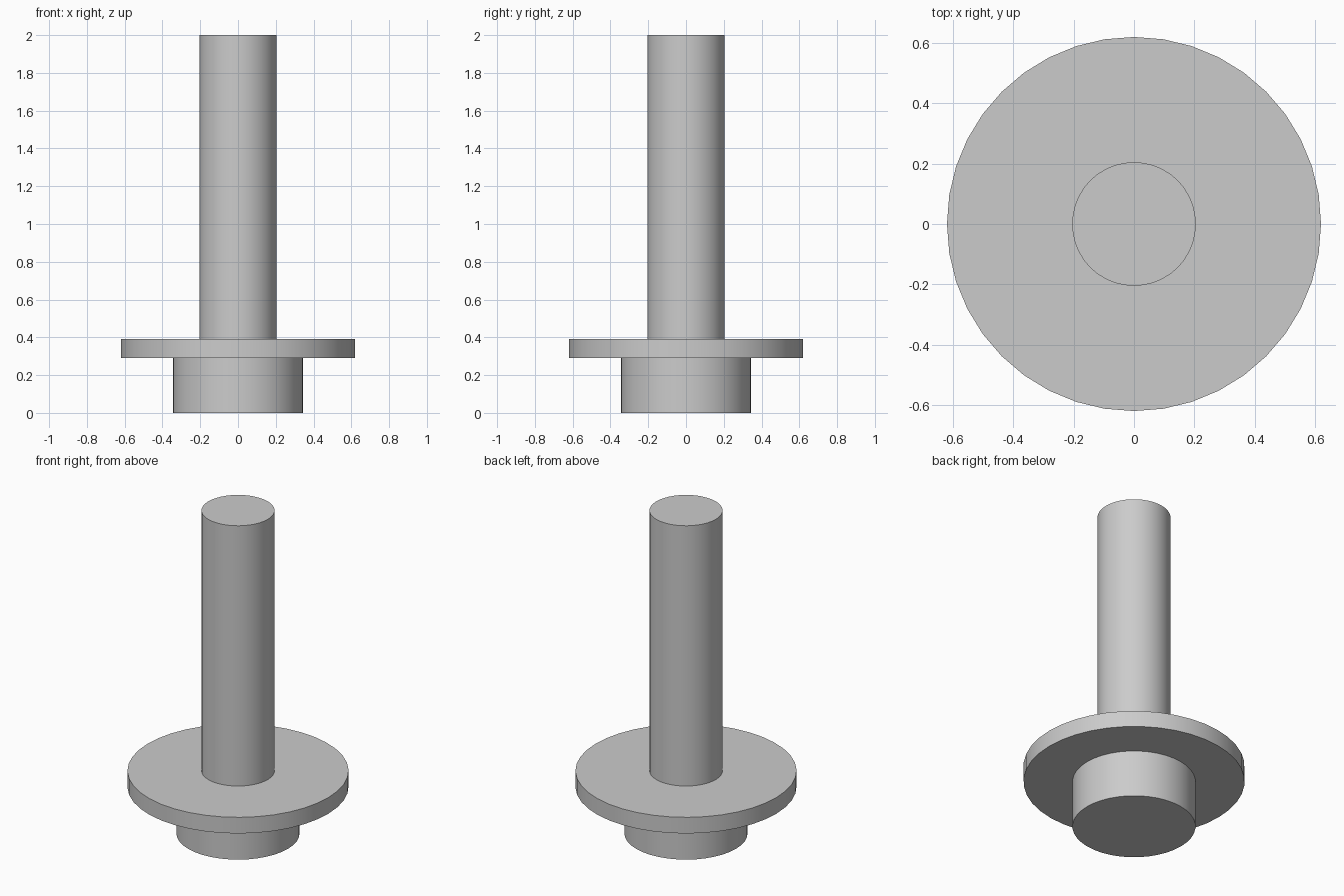
import bpy
import math

cube = bpy.data.objects.get("Cube")
if cube:
    bpy.data.objects.remove(cube, do_unlink=True)

# Single plain grey finish
GREY = (0.6, 0.6, 0.6, 1.0)
grey = bpy.data.materials.new("plain_grey")
grey.use_nodes = True
grey.diffuse_color = GREY
for node in grey.node_tree.nodes:
    if node.type == "BSDF_PRINCIPLED":
        node.inputs["Base Color"].default_value = GREY


def disc(name, radius, bottom, top):
    """Upright capped cylinder between two heights."""
    bpy.ops.mesh.primitive_cylinder_add(
        vertices=40, radius=radius, depth=top - bottom,
        location=(0, 0, (bottom + top) / 2))
    obj = bpy.context.object
    obj.name = name
    obj.data.materials.append(grey)
    bpy.ops.object.shade_smooth_by_angle(angle=math.radians(30))
    return obj


# Stub at the bottom, wide flange, long shaft
disc("base_stub", 0.345, 0.0, 0.29)
disc("flange", 0.62, 0.29, 0.39)
disc("shaft", 0.205, 0.39, 2.0)
